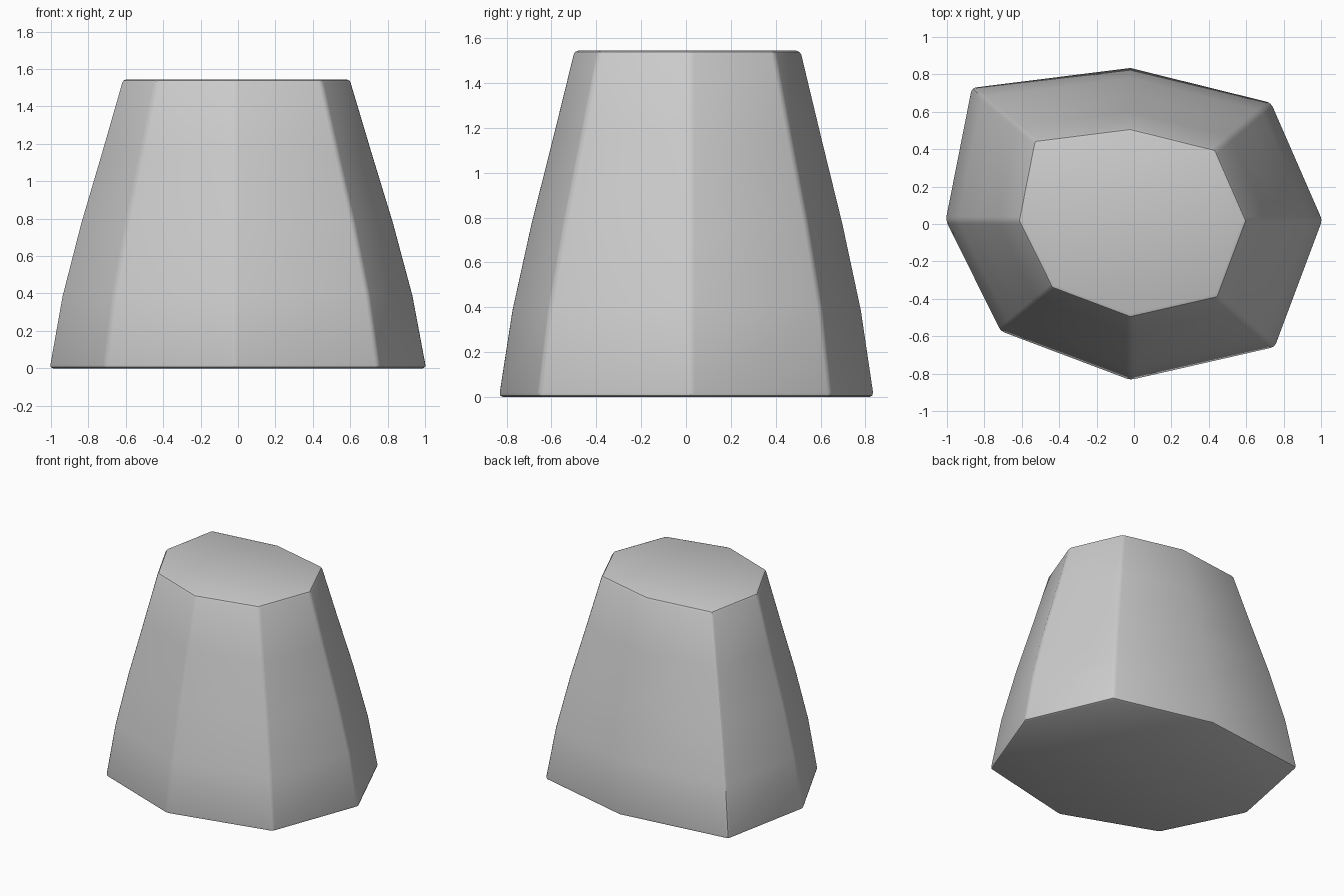
import bpy, bmesh

if "Cube" in bpy.data.objects:
    bpy.data.objects.remove(bpy.data.objects["Cube"])

# Irregular eight-sided base outline, counter-clockwise
outline = [(1.01, 0.02), (0.735, 0.65), (-0.02, 0.837), (-0.87, 0.73),
           (-1.01, 0.02), (-0.715, -0.575), (-0.02, -0.837), (0.755, -0.66)]

# Side profile: height and outline scale
profile = [(0.0, 1.0), (0.386, 0.93), (0.772, 0.83), (1.159, 0.715), (1.545, 0.603)]

bm = bmesh.new()
rings = []
for z, s in profile:
    t = z / 1.545
    rings.append([bm.verts.new((x * s - 0.008 * t, y * s + 0.005 * t, z)) for x, y in outline])

# Tapered side walls
n = len(outline)
for low, high in zip(rings, rings[1:]):
    for i in range(n):
        j = (i + 1) % n
        bm.faces.new((low[i], low[j], high[j], high[i]))

# Flat base and top
bm.faces.new(rings[0][::-1])
bm.faces.new(rings[-1])
bm.normal_update()

mesh = bpy.data.meshes.new("tapered_block")
bm.to_mesh(mesh)
bm.free()
block = bpy.data.objects.new("tapered_block", mesh)
bpy.context.collection.objects.link(block)

# Small softened edges
bevel = block.modifiers.new("soft_edges", 'BEVEL')
bevel.width = 0.02
bevel.segments = 2
bevel.limit_method = 'ANGLE'
bevel.angle_limit = 0.52

# Smooth shading along the curved walls, sharper at the rims
bpy.context.view_layer.objects.active = block
block.select_set(True)
bpy.ops.object.modifier_apply(modifier=bevel.name)
bpy.ops.object.shade_smooth_by_angle(angle=0.52)
